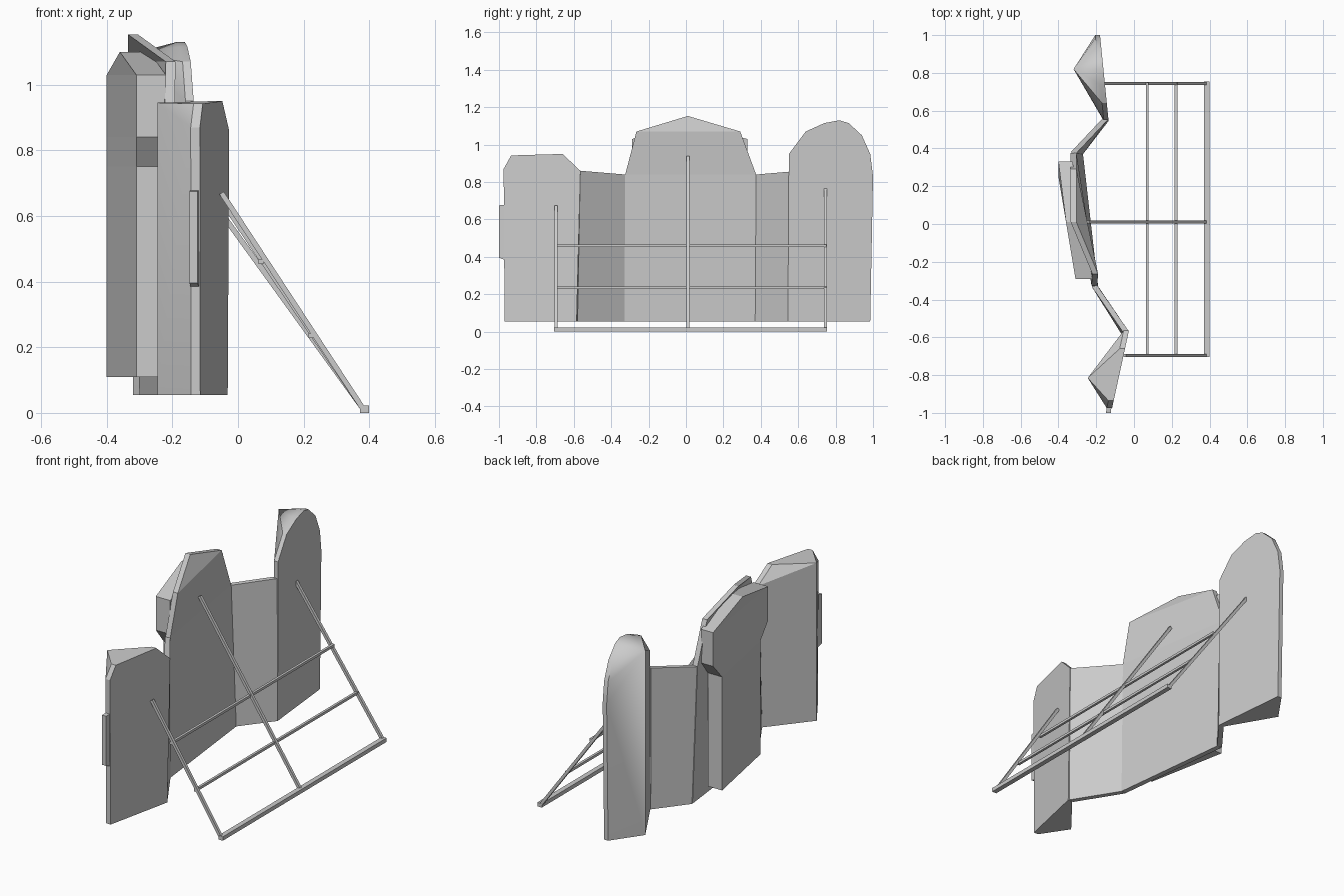
import bpy, bmesh
from mathutils import Vector

if "Cube" in bpy.data.objects:
    bpy.data.objects.remove(bpy.data.objects["Cube"])


def finish(name, bm, smooth=False):
    bmesh.ops.recalc_face_normals(bm, faces=bm.faces[:])
    me = bpy.data.meshes.new(name)
    bm.to_mesh(me)
    bm.free()
    ob = bpy.data.objects.new(name, me)
    bpy.context.collection.objects.link(ob)
    if smooth:
        bpy.ops.object.select_all(action='DESELECT')
        ob.select_set(True)
        bpy.context.view_layer.objects.active = ob
        bpy.ops.object.shade_smooth_by_angle(angle=0.5)
    return ob


def slab(name, front, back, splits=None):
    """Closed slab between two matching outlines; splits lists the cap faces."""
    bm = bmesh.new()
    f = [bm.verts.new(p) for p in front]
    b = [bm.verts.new(p) for p in back]
    n = len(f)
    for face in splits or [range(n)]:
        bm.faces.new([f[i] for i in face])
        bm.faces.new([b[i] for i in reversed(face)])
    for i in range(n):
        j = (i + 1) % n
        bm.faces.new((f[i], b[i], b[j], f[j]))
    return finish(name, bm)


def shift(points, dx, dy=0):
    return [(x + dx, y + dy, z) for x, y, z in points]


def hull_panel(name, front, rim, ridge):
    """Flat-fronted panel with a thin rim that tapers to an upright back ridge."""
    bm = bmesh.new()
    for p in front + shift(front, -rim) + ridge:
        bm.verts.new(p)
    bmesh.ops.convex_hull(bm, input=bm.verts[:])
    bmesh.ops.dissolve_limit(bm, angle_limit=0.01, verts=bm.verts[:], edges=bm.edges[:])
    finish(name, bm, True)


def bar(name, a, b, w, h):
    a, b = Vector(a), Vector(b)
    d = (b - a).normalized()
    side = Vector((0, 1, 0)) if abs(d.y) < 0.7 else Vector((1, 0, 0))
    up = d.cross(side).normalized()
    ring = [side * sx * w / 2 + up * sz * h / 2 for sx, sz in ((-1, -1), (1, -1), (1, 1), (-1, 1))]
    slab(name, [a + r for r in ring], [b + r for r in ring])


def lerp_x(outline, y0, x0, y1, x1):
    return [(x0 + (x1 - x0) * (y - y0) / (y1 - y0), y, z) for y, z in outline]


# Near end panel with chamfered top, and its edge tab
near = [(-0.97, 0.055), (-0.975, 0.87), (-0.935, 0.942), (-0.66, 0.95), (-0.565, 0.86), (-0.585, 0.055)]
hull_panel("near_end_panel", lerp_x(near, -0.565, -0.027, -0.97, -0.115), 0.028,
           [(-0.245, -0.815, 0.055), (-0.245, -0.815, 0.945)])
tab = [(-0.118, -0.96, 0.38), (-0.123, -1.0, 0.395), (-0.123, -1.0, 0.675), (-0.118, -0.96, 0.68)]
slab("edge_tab", tab, shift(tab, -0.025))

# Far end panel with rounded top
far = [(0.545, 0.055), (0.55, 0.95), (0.64, 1.07), (0.74, 1.115), (0.82, 1.13), (0.87, 1.115),
       (0.94, 1.05), (0.985, 0.95), (1.0, 0.83), (0.985, 0.055)]
hull_panel("far_end_panel", lerp_x(far, 0.55, -0.135, 1.0, -0.18), 0.025,
           [(-0.32, 0.82, 0.055), (-0.32, 0.82, 1.095)])

# Linking panels
link = [(-0.19, -0.33, 0.055), (-0.195, -0.325, 0.84), (-0.03, -0.565, 0.86), (-0.035, -0.58, 0.055)]
slab("near_link_panel", link, shift(link, -0.03, -0.005))
link = [(-0.27, 0.37, 0.055), (-0.305, 0.375, 0.84), (-0.14, 0.55, 0.855), (-0.135, 0.545, 0.055)]
slab("far_link_panel", link, shift(link, -0.03, 0.005))

# Centre panel with peaked top leaning back
centre = [(-0.19, -0.33, 0.055), (-0.27, 0.37, 0.055), (-0.305, 0.375, 0.84), (-0.305, 0.29, 1.07),
          (-0.305, 0.01, 1.153), (-0.19, -0.265, 1.07), (-0.195, -0.325, 0.84)]
slab("centre_panel", centre, shift(centre, -0.03), [(0, 1, 2, 6), (6, 2, 3, 5), (5, 3, 4)])

# Shouldered pad on the back of the centre panel
pad = [(-0.22, 0.11), (-0.22, 0.75), (-0.29, 0.84), (-0.29, 1.03), (0.01, 1.10),
       (0.33, 1.03), (0.33, 0.84), (0.25, 0.75), (0.25, 0.11)]
slab("back_pad", lerp_x(pad, -0.29, -0.22, 0.33, -0.325),
     [(-0.31 if y < 0 else -0.36 if y < 0.1 else -0.40, y, z) for y, z in pad],
     [(0, 1, 7, 8), (1, 2, 6, 7), (2, 3, 5, 6), (3, 4, 5)])

# Support frame
bar("foot_bar", (0.385, -0.705, 0.011), (0.385, 0.755, 0.011), 0.028, 0.022)
for name, y, x, z in (("near", -0.695, -0.05, 0.67), ("middle", 0.01, -0.245, 0.935), ("far", 0.745, -0.16, 0.76)):
    bar(name + "_strut", (0.38, y, 0.014), (x, y, z), 0.016, 0.016)
for name, x, z in (("upper", 0.07, 0.46), ("lower", 0.222, 0.235)):
    bar(name + "_crossbar", (x, -0.70, z), (x, 0.75, z), 0.014, 0.014)
